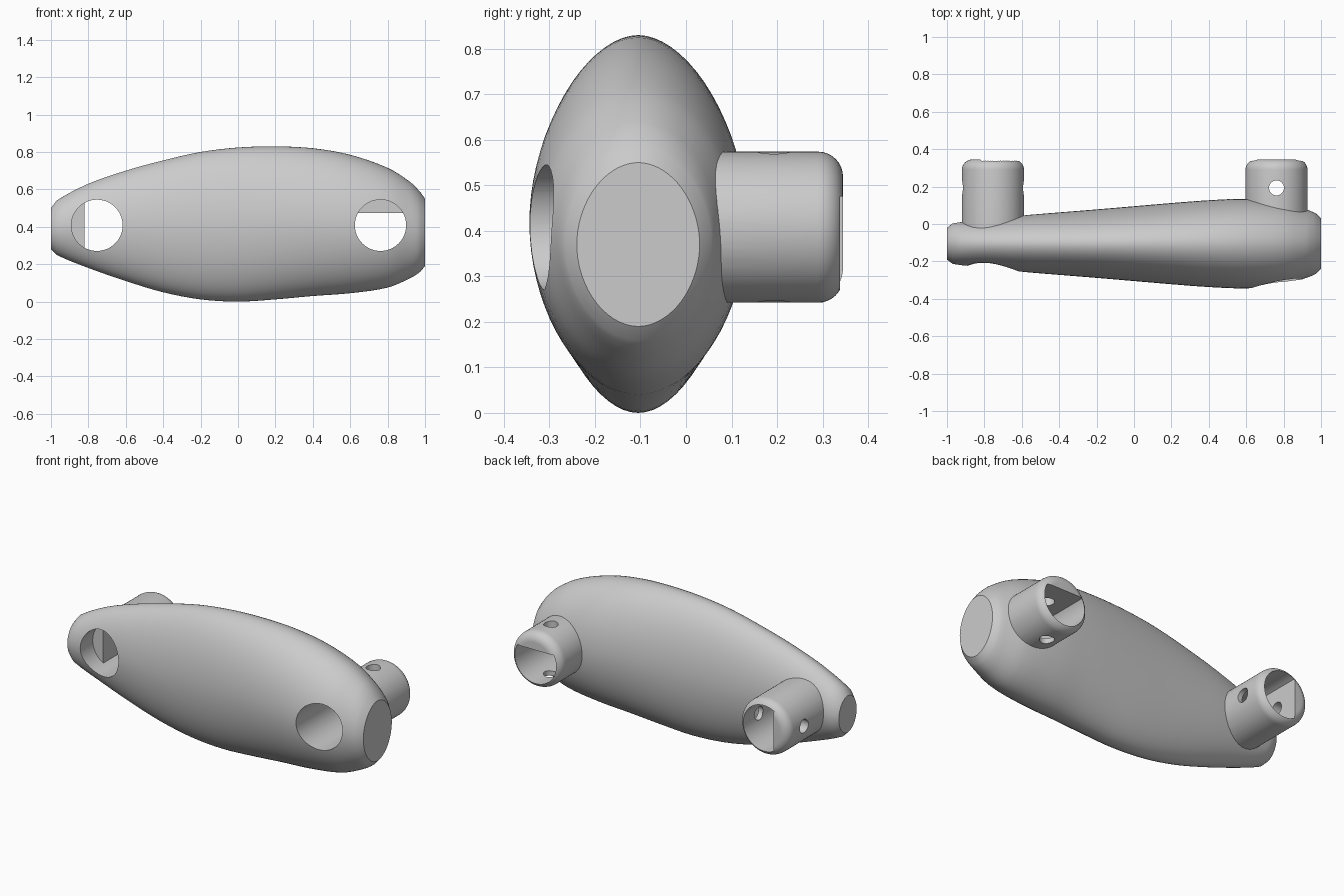
import bpy
import bmesh
from math import cos, sin, pi, radians
from mathutils import Vector

cube = bpy.data.objects.get("Cube")
if cube:
    bpy.data.objects.remove(cube, do_unlink=True)

MID_Y, BORE_Z = -0.105, 0.408
BORE_R, BOSS_R = 0.137, 0.166
BOSS_END, ROUND = 0.345, 0.055

grey = bpy.data.materials.new("plain_grey")
grey.use_nodes = True
grey.diffuse_color = (0.6, 0.6, 0.6, 1)
grey.node_tree.nodes["Principled BSDF"].inputs["Base Color"].default_value = (0.6, 0.6, 0.6, 1)


def loft(name, rings):
    """Skin a list of closed rings and cap both ends."""
    bm = bmesh.new()
    rows = [[bm.verts.new(p) for p in ring] for ring in rings]
    for a, b in zip(rows, rows[1:]):
        for i in range(len(a)):
            j = (i + 1) % len(a)
            bm.faces.new((a[i], a[j], b[j], b[i]))
    bm.faces.new(rows[0])
    bm.faces.new(rows[-1])
    bmesh.ops.recalc_face_normals(bm, faces=bm.faces)
    mesh = bpy.data.meshes.new(name)
    bm.to_mesh(mesh)
    bm.free()
    mesh.materials.append(grey)
    obj = bpy.data.objects.new(name, mesh)
    bpy.context.collection.objects.link(obj)
    return obj


def combine(target, other, operation):
    """Apply a boolean and remove the helper."""
    mod = target.modifiers.new("boolean", 'BOOLEAN')
    mod.object, mod.operation, mod.solver = other, operation, 'EXACT'
    bpy.context.view_layer.objects.active = target
    bpy.ops.object.modifier_apply(modifier=mod.name)
    bpy.data.objects.remove(other, do_unlink=True)


def arc(x, r, start, end, n, y):
    """Points on a circle about the bore axis, angles in degrees."""
    angles = [radians(start + (end - start) * i / n) for i in range(n + 1)]
    return [Vector((x + r * cos(a), y, BORE_Z + r * sin(a))) for a in angles]


def prism(name, points, y0, y1):
    return loft(name, [[(p.x, y, p.z) for p in points] for y in (y0, y1)])


# Body stations: x, bottom, top, half depth
stations = [
    (-1.0, 0.28, 0.50, 0.085), (-0.97, 0.25, 0.54, 0.108), (-0.8, 0.18, 0.63, 0.126),
    (-0.6, 0.11, 0.70, 0.15), (-0.4, 0.05, 0.755, 0.167), (-0.2, 0.012, 0.80, 0.183),
    (0.0, 0.0, 0.824, 0.2), (0.2, 0.012, 0.83, 0.217), (0.4, 0.03, 0.82, 0.232),
    (0.6, 0.045, 0.785, 0.239), (0.8, 0.075, 0.715, 0.222), (0.92, 0.125, 0.64, 0.183),
    (0.975, 0.16, 0.585, 0.16), (1.0, 0.19, 0.55, 0.135)]


def smooth_stations(rows, steps):
    """Cubic curve through the stations, using x as the parameter."""
    rows = [Vector(r) for r in rows]
    last = len(rows) - 1
    slopes = []
    for i in range(last + 1):
        a, b = rows[max(i - 1, 0)], rows[min(i + 1, last)]
        slopes.append((b - a) / (b[0] - a[0]))
    out = []
    for i in range(1, last - 1):
        a, b = rows[i], rows[i + 1]
        h = b[0] - a[0]
        for s in range(steps):
            t = s / steps
            out.append(a * (2*t**3 - 3*t*t + 1) + b * (3*t*t - 2*t**3)
                       + slopes[i] * h * (t**3 - 2*t*t + t) + slopes[i + 1] * h * (t**3 - t*t))
    return [rows[0]] + out + [rows[-2], rows[-1]]


def section(x, bottom, top, half):
    """Slightly pointed oval across the body."""
    ring = []
    for i in range(72):
        c, s = cos(2 * pi * i / 72), sin(2 * pi * i / 72)
        power = 2 / 1.92
        y = half * abs(c) ** power * (1 if c > 0 else -1)
        z = (top - bottom) / 2 * abs(s) ** power * (1 if s > 0 else -1)
        ring.append((x, MID_Y + y, (top + bottom) / 2 + z))
    return ring


body = loft("handle_body", [section(*s) for s in smooth_stations(stations, 4)])

# Bosses with rounded ends; each bore opens toward one side behind the mid plane
for x, facing in ((-0.754, 0), (0.762, -90)):
    profile = [(BOSS_R, -0.07), (BOSS_R, BOSS_END - ROUND)]
    for i in range(1, 9):
        a = i * pi / 16
        profile.append((BOSS_R - ROUND + ROUND * cos(a), BOSS_END - ROUND + ROUND * sin(a)))
    boss = loft("boss", [arc(x, r, 0, 354.375, 63, y) for r, y in profile])
    combine(body, boss, 'UNION')

    # Through opening, then the remaining wedge at the front only
    half = 119.3
    opening = arc(x, BORE_R, facing - half, facing + half, 48, 0)
    combine(body, prism("bore_cutter", opening, -0.6, 0.6), 'DIFFERENCE')
    wedge = arc(x, BORE_R, facing + half, facing + 360 - half, 24, 0)
    wedge.append(Vector((x, 0, BORE_Z)))
    combine(body, prism("counterbore_cutter", wedge, -0.6, MID_Y), 'DIFFERENCE')

    # Cross pin hole, along the direction the bore opens
    turn = (0, pi / 2, 0) if facing == 0 else (0, 0, 0)
    bpy.ops.mesh.primitive_cylinder_add(vertices=32, radius=0.04, depth=0.5,
                                        location=(x, 0.193, BORE_Z), rotation=turn)
    combine(body, bpy.context.object, 'DIFFERENCE')

bpy.ops.object.select_all(action='DESELECT')
body.select_set(True)
bpy.context.view_layer.objects.active = body
bpy.ops.object.shade_smooth_by_angle(angle=radians(30))
